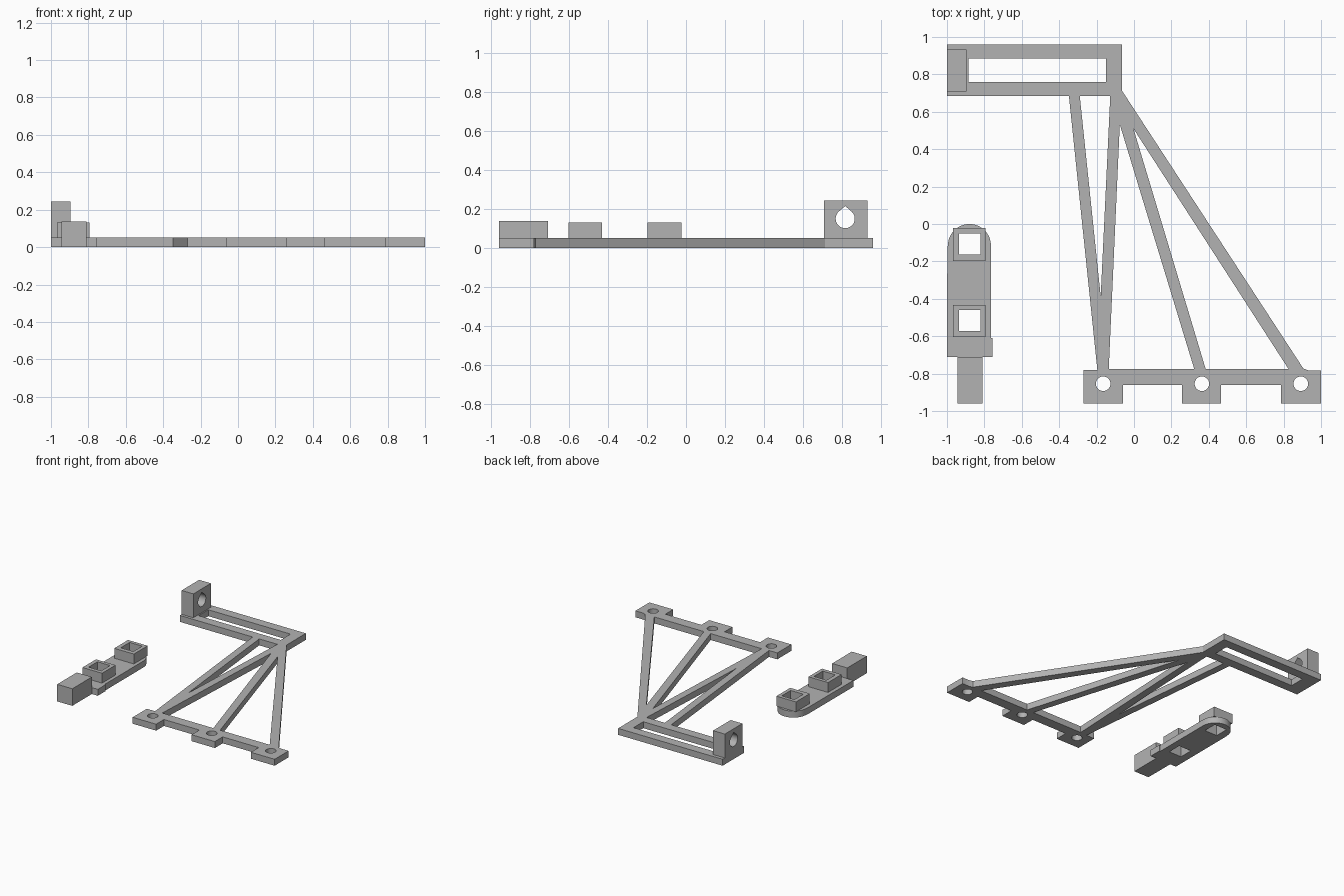
import bpy, bmesh, math
from mathutils import Matrix, Vector

if "Cube" in bpy.data.objects:
    bpy.data.objects.remove(bpy.data.objects["Cube"])

grey = bpy.data.materials.new("light_grey")
grey.diffuse_color = (0.45, 0.45, 0.45, 1)
grey.use_nodes = True
grey.node_tree.nodes["Principled BSDF"].inputs["Base Color"].default_value = grey.diffuse_color


def rect(x0, x1, y0, y1):
    return [(x0, y0), (x1, y0), (x1, y1), (x0, y1)]


def arc(cx, cy, r, a0, a1, n):
    return [(cx + r * math.cos(math.radians(a0 + (a1 - a0) * i / n)),
             cy + r * math.sin(math.radians(a0 + (a1 - a0) * i / n))) for i in range(n + 1)]


def circle(cx, cy, r, n=32):
    return arc(cx, cy, r, 0, 360, n)[:-1]


def slab(name, outline, holes, low, high, matrix=None):
    """Extrude an outline with holes from low to high along its local z."""
    bm = bmesh.new()
    for loop in [outline] + holes:
        verts = [bm.verts.new((x, y, low)) for x, y in loop]
        for i, v in enumerate(verts):
            bm.edges.new((v, verts[i - 1]))
    bmesh.ops.triangle_fill(bm, edges=bm.edges[:], use_beauty=True, normal=(0, 0, 1))
    top = bmesh.ops.extrude_face_region(bm, geom=bm.faces[:])["geom"]
    bmesh.ops.translate(bm, vec=Vector((0, 0, high - low)),
                        verts=[g for g in top if isinstance(g, bmesh.types.BMVert)])
    if matrix:
        bm.transform(matrix)
    bmesh.ops.recalc_face_normals(bm, faces=bm.faces[:])
    mesh = bpy.data.meshes.new(name)
    bm.to_mesh(mesh)
    bm.free()
    mesh.materials.append(grey)
    obj = bpy.data.objects.new(name, mesh)
    bpy.context.collection.objects.link(obj)
    bpy.context.view_layer.objects.active = obj
    bpy.ops.object.select_all(action='DESELECT')
    obj.select_set(True)
    bpy.ops.object.shade_smooth_by_angle(angle=math.radians(30))
    return obj


T = 0.052  # plate thickness

# Flat bracket: slotted head, slanted struts and a rail with three feet
feet = [(-0.27, -0.06), (0.257, 0.465), (0.787, 1.0)]
outline = [(-1, 0.96), (-1, 0.685), (-0.348, 0.685), (-0.196, -0.78), (-0.27, -0.78)]
for i, (a, b) in enumerate(feet):
    if i:
        outline.append((a, -0.86))
    outline += [(a, -0.96), (b, -0.96)]
    if i < 2:
        outline.append((b, -0.86))
outline += [(1, -0.782), (0.93, -0.782), (0.905, -0.772), (-0.065, 0.714), (-0.065, 0.96)]
openings = [
    rect(-0.885, -0.15, 0.76, 0.885),
    [(-0.29, 0.685), (-0.178, -0.387), (-0.127, 0.685)],
    [(-0.076, 0.532), (-0.135, -0.775), (0.322, -0.775)],
    [(-0.003, 0.51), (0.383, -0.775), (0.826, -0.775)],
]
openings += [circle(x, -0.854, 0.039) for x in (-0.165, 0.363, 0.892)]
slab("bracket_plate", outline, openings, 0, T)

# Upright block with a teardrop hole running along x
teardrop = arc(0.818, 0.151, 0.049, 135, 405, 28) + [(0.818, 0.216)]
yz_to_world = Matrix(((0, 0, 1, 0), (1, 0, 0, 0), (0, 1, 0, 0), (0, 0, 0, 1)))
slab("pivot_block", rect(0.708, 0.932, T, 0.245), [teardrop], -1, -0.895, yz_to_world)

# Separate arm: rounded plate, two square sockets and an end tab
socket_holes = [rect(-0.935, -0.822, -0.163, -0.05), rect(-0.935, -0.822, -0.573, -0.46)]
arm = [(-1, -0.71), (-0.757, -0.71), (-0.757, -0.61), (-0.765, -0.61)]
arm += arc(-0.88, -0.115, 0.115, 0, 180, 24) + [(-0.998, -0.13)]
slab("arm_plate", arm, socket_holes, 0, T)
for name, hole, y0, y1 in (("rear_socket", socket_holes[0], -0.198, -0.022),
                           ("front_socket", socket_holes[1], -0.604, -0.432)):
    slab(name, rect(-0.968, -0.793, y0, y1), [hole], T, 0.132)
slab("arm_tab", rect(-0.945, -0.81, -0.96, -0.71), [], 0, 0.138)
